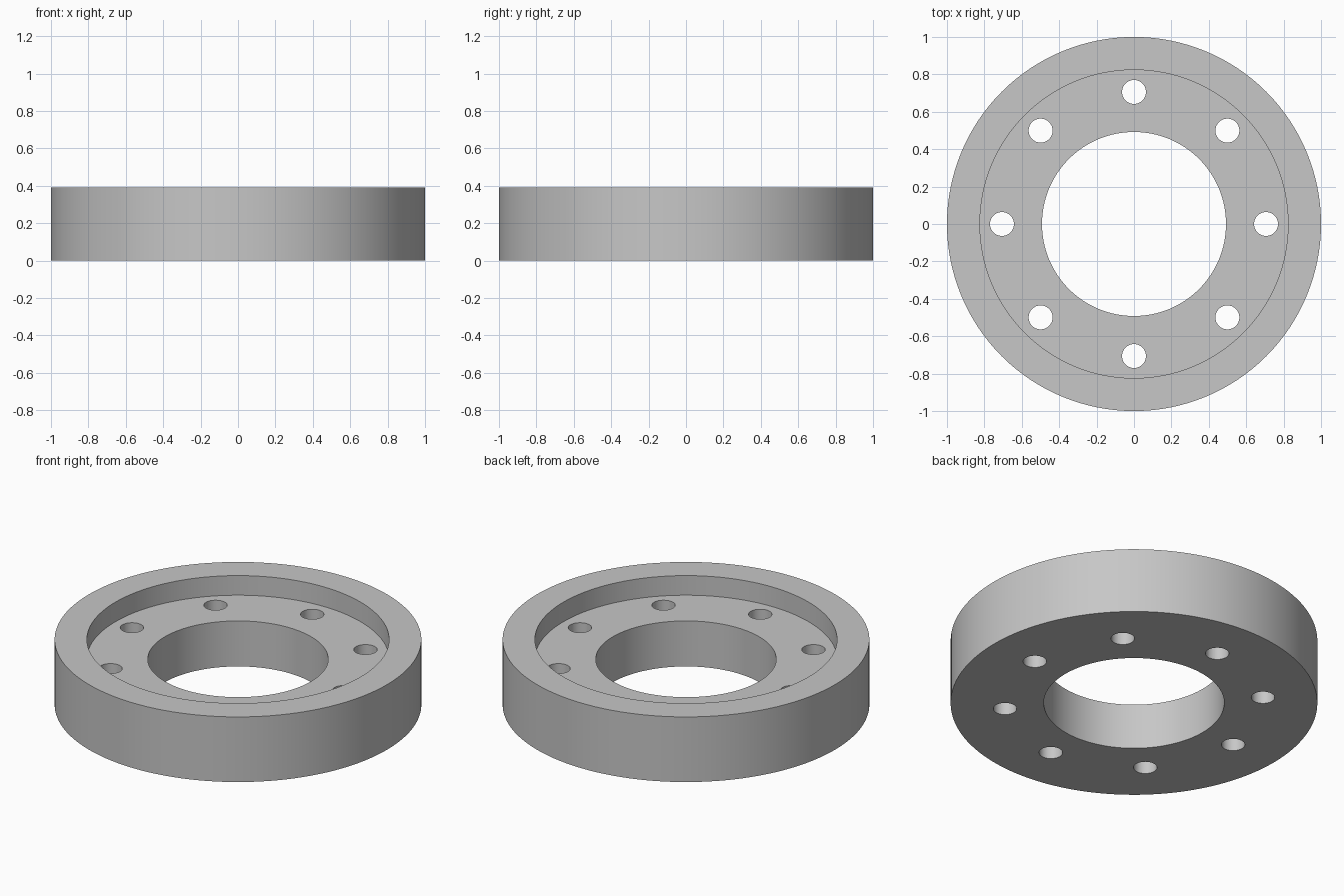
import bpy
import bmesh
import math
from mathutils import Matrix

default_cube = bpy.data.objects.get("Cube")
if default_cube:
    bpy.data.objects.remove(default_cube, do_unlink=True)

HEIGHT, FLOOR = 0.392, 0.274
OUTER, RECESS, BORE = 1.0, 0.824, 0.492
BOLT_CIRCLE, BOLT_RADIUS, BOLT_COUNT = 0.706, 0.064, 8
SEGMENTS = 128

grey = bpy.data.materials.new("plain_grey")
grey.use_nodes = True
colour = (0.57, 0.57, 0.57, 1)
grey.diffuse_color = colour
grey.node_tree.nodes["Principled BSDF"].inputs["Base Color"].default_value = colour


def make_object(name, bm):
    bmesh.ops.recalc_face_normals(bm, faces=bm.faces)
    mesh = bpy.data.meshes.new(name)
    bm.to_mesh(mesh)
    bm.free()
    mesh.materials.append(grey)
    obj = bpy.data.objects.new(name, mesh)
    bpy.context.collection.objects.link(obj)
    return obj


# Flange ring: stepped cross-section turned about the vertical axis
profile = [(BORE, 0), (OUTER, 0), (OUTER, HEIGHT),
           (RECESS, HEIGHT), (RECESS, FLOOR), (BORE, FLOOR)]
bm = bmesh.new()
verts = [bm.verts.new((r, 0, z)) for r, z in profile]
edges = [bm.edges.new((v, verts[i - 1])) for i, v in enumerate(verts)]
bmesh.ops.spin(bm, geom=verts + edges, cent=(0, 0, 0), axis=(0, 0, 1),
               angle=math.tau, steps=SEGMENTS, use_merge=True)
bmesh.ops.remove_doubles(bm, verts=bm.verts, dist=0.0001)
ring = make_object("flange_ring", bm)

# Bolt holes: evenly spaced cylinders cut through the recessed floor
bm = bmesh.new()
for i in range(BOLT_COUNT):
    spot = (Matrix.Rotation(math.tau * i / BOLT_COUNT, 4, "Z")
            @ Matrix.Translation((BOLT_CIRCLE, 0, FLOOR / 2)))
    bmesh.ops.create_cone(bm, cap_ends=True, segments=48, radius1=BOLT_RADIUS,
                          radius2=BOLT_RADIUS, depth=FLOOR + 0.1, matrix=spot)
cutter = make_object("bolt_hole_cutter", bm)

cut = ring.modifiers.new("bolt_holes", "BOOLEAN")
cut.operation = "DIFFERENCE"
cut.solver = "EXACT"
cut.object = cutter

bpy.ops.object.select_all(action="DESELECT")
ring.select_set(True)
bpy.context.view_layer.objects.active = ring
bpy.ops.object.modifier_apply(modifier=cut.name)
bpy.data.objects.remove(cutter, do_unlink=True)
bpy.ops.object.shade_smooth_by_angle(angle=math.radians(30))
